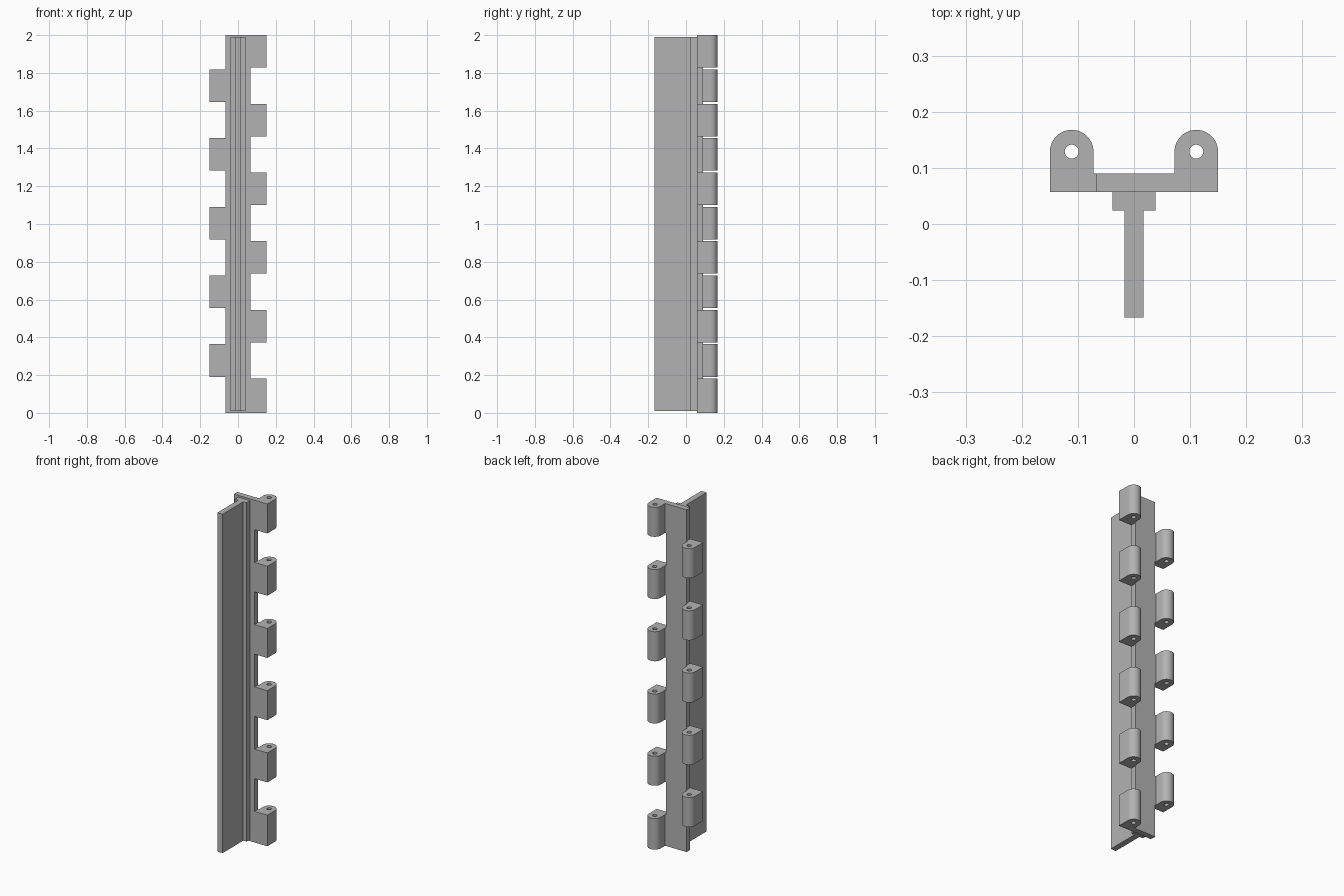
import bpy
import bmesh
from math import cos, sin, pi, radians

cube = bpy.data.objects.get("Cube")
if cube:
    bpy.data.objects.remove(cube, do_unlink=True)

grey = bpy.data.materials.new("plain grey")
grey.use_nodes = True
grey.diffuse_color = (0.45, 0.45, 0.45, 1)
grey.node_tree.nodes["Principled BSDF"].inputs["Base Color"].default_value = grey.diffuse_color


def arc(cx, cy, r, start, end, steps):
    """Points along a circular arc, angles in radians."""
    angles = [start + (end - start) * i / steps for i in range(steps + 1)]
    return [(cx + r * cos(a), cy + r * sin(a)) for a in angles]


def prism(name, loops, z0, z1):
    """Extrude a closed outline, with optional hole outlines, from z0 to z1."""
    curve = bpy.data.curves.new(name + "_profile", "CURVE")
    curve.dimensions = "2D"
    curve.fill_mode = "BOTH"
    curve.extrude = (z1 - z0) / 2
    for pts in loops:
        spline = curve.splines.new("POLY")
        spline.points.add(len(pts) - 1)
        for p, (x, y) in zip(spline.points, pts):
            p.co = (x, y, 0, 1)
        spline.use_cyclic_u = True
    helper = bpy.data.objects.new(name + "_profile", curve)
    mesh = bpy.data.meshes.new_from_object(helper)
    bpy.data.objects.remove(helper)
    bpy.data.curves.remove(curve)

    # weld the caps to the walls and lift to height
    bm = bmesh.new()
    bm.from_mesh(mesh)
    bmesh.ops.remove_doubles(bm, verts=bm.verts, dist=0.00005)
    bmesh.ops.translate(bm, verts=bm.verts, vec=(0, 0, (z0 + z1) / 2))
    bmesh.ops.recalc_face_normals(bm, faces=bm.faces)
    bm.to_mesh(mesh)
    bm.free()
    mesh.name = name
    mesh.materials.clear()
    mesh.materials.append(grey)
    obj = bpy.data.objects.new(name, mesh)
    bpy.context.collection.objects.link(obj)
    bpy.ops.object.select_all(action="DESELECT")
    obj.select_set(True)
    bpy.context.view_layer.objects.active = obj
    bpy.ops.object.shade_smooth_by_angle(angle=radians(30))
    return obj


HEIGHT = 2.0
FRONT, BACK = 0.057, 0.09      # plate faces
PLATE, PAD, WEB = 0.067, 0.0385, 0.017   # half widths

# Back plate
prism("back_plate", [[(-PLATE, FRONT), (PLATE, FRONT), (PLATE, BACK), (-PLATE, BACK)]], 0, HEIGHT)

# Web with its wider pad, slightly shorter than the plate
half = [(WEB, -0.167), (WEB, 0.024), (PAD, 0.024), (PAD, FRONT)]
prism("web", [half + [(-x, y) for x, y in reversed(half)]], 0.01, HEIGHT - 0.01)

# Knuckles alternate from side to side, each with a pin hole
PIN_X, PIN_Y, RADIUS = 0.111, 0.129, 0.0388
COUNT, GAP = 11, 0.0095
outline = [(PLATE, FRONT), (PIN_X + RADIUS, FRONT)]
outline += arc(PIN_X, PIN_Y, RADIUS, 0, pi, 24)
outline += [(PIN_X - RADIUS, BACK), (PLATE, BACK)]
hole = arc(PIN_X, PIN_Y, 0.0125, 0, 2 * pi, 24)[:-1]
for i in range(COUNT):
    side = 1 if i % 2 == 0 else -1
    loops = [[(side * x, y) for x, y in loop] for loop in (outline, hole)]
    top = HEIGHT * (COUNT - i) / COUNT
    bottom = 0 if i == COUNT - 1 else top - HEIGHT / COUNT + GAP
    prism(f"{'left' if side > 0 else 'right'}_knuckle_{i // 2 + 1}", loops, bottom, top)
